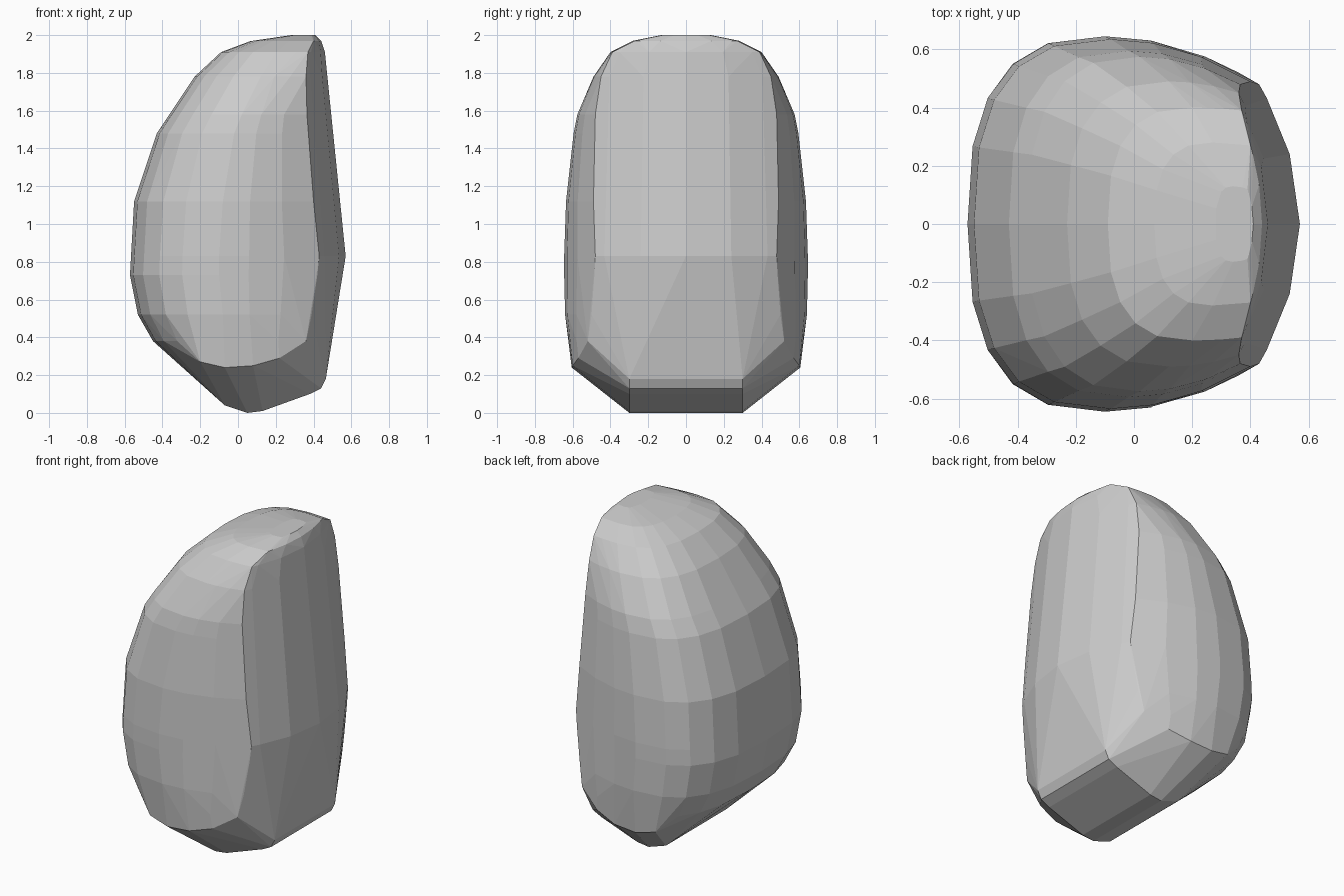
import bpy, bmesh, math

# boulder cross-sections: z, back x, front x, flat-face corner x / y, widest y, x of widest y
RINGS = [
    (2.00, 0.28, 0.41, 0.39, 0.12, 0.13, 0.34),
    (1.97, 0.07, 0.44, 0.40, 0.27, 0.28, 0.27),
    (1.91, -0.09, 0.46, 0.37, 0.39, 0.40, 0.20),
    (1.78, -0.23, 0.475, 0.36, 0.45, 0.49, 0.12),
    (1.58, -0.365, 0.495, 0.365, 0.48, 0.575, 0.02),
    (1.48, -0.43, 0.505, 0.37, 0.485, 0.595, -0.02),
    (1.12, -0.55, 0.54, 0.40, 0.49, 0.635, -0.08),
    (0.83, -0.567, 0.57, 0.43, 0.48, 0.645, -0.10),
    (0.73, -0.572, 0.555, 0.42, 0.485, 0.645, -0.10),
    (0.52, -0.53, 0.52, 0.39, 0.50, 0.64, -0.08),
    (0.38, -0.45, 0.495, 0.36, 0.52, 0.622, -0.06),
]
# underside profile (x, z), a strip between y = -0.3 and 0.3
BASE = [(0.465, 0.18), (0.44, 0.13), (0.38, 0.10), (0.13, 0.01),
        (0.05, 0.0), (-0.07, 0.04), (-0.13, 0.10)]
# lower rim of the two flanks (x, y, z)
RIM = [(-0.20, 0.59, 0.27), (-0.07, 0.605, 0.24), (0.08, 0.60, 0.25),
       (0.22, 0.57, 0.29)]


def half_outline(back, front, cx, cy, wy, wx):
    pts = []
    for t in (0, 0.5, 0.9, 1):                      # gently bowed flat face
        pts.append((front - (front - cx) * t * t, cy * t))
    for t in (0.35, 0.7):                           # flank
        x = cx + (wx - cx) * t
        pts.append((x, wy - (wy - cy) * (1 - t) ** 2))
    for i in range(6):                              # rounded back
        a = math.radians(90 * i / 5)
        pts.append((wx + (back - wx) * math.sin(a) ** 0.75,
                    wy * max(math.cos(a), 0) ** 0.75))
    return pts


bm = bmesh.new()
points = [(x, y, r[0]) for r in RINGS for x, y in half_outline(*r[1:])]
points += [(x, 0.3, z) for x, z in BASE] + RIM
for x, y, z in points:
    for s in (1, -1):
        bm.verts.new((x, s * y, z))
bmesh.ops.remove_doubles(bm, verts=bm.verts, dist=0.001)

# wrap the sections in one convex skin
hull = bmesh.ops.convex_hull(bm, input=bm.verts)
loose = [v for v in bm.verts if not v.link_faces]
bmesh.ops.delete(bm, geom=loose, context='VERTS')
bmesh.ops.dissolve_limit(bm, angle_limit=math.radians(2),
                         verts=bm.verts, edges=bm.edges)
bmesh.ops.recalc_face_normals(bm, faces=bm.faces)

mesh = bpy.data.meshes.new("boulder")
bm.to_mesh(mesh)
bm.free()
boulder = bpy.data.objects.new("boulder", mesh)
bpy.context.collection.objects.link(boulder)
